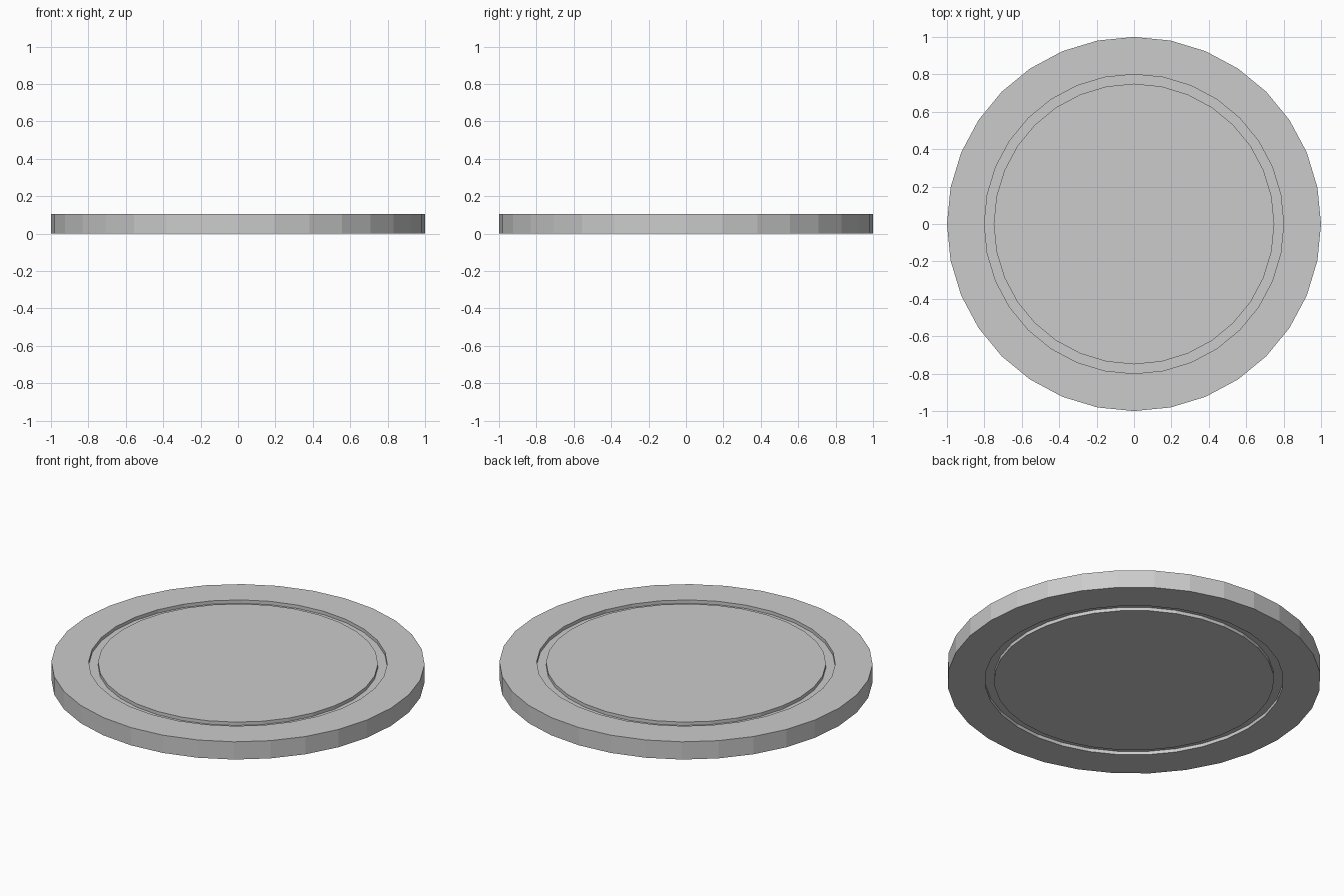
import bpy, bmesh
from math import cos, sin, pi

if "Cube" in bpy.data.objects:
    bpy.data.objects.remove(bpy.data.objects["Cube"])

SIDES = 32
H = 0.105     # disc thickness
D = 0.02      # groove depth

# Half profile (radius, height) from the top centre to the bottom centre
top = [(0.75, H), (0.75, H - D), (0.80, H - D), (0.80, H), (1.0, H)]
bottom = [(r, H - z) for r, z in reversed(top)]
profile = top + bottom

# Disc with a ring groove on both faces
bm = bmesh.new()
rings = [[bm.verts.new((r * cos(2 * pi * i / SIDES), r * sin(2 * pi * i / SIDES), z))
          for i in range(SIDES)] for r, z in profile]
for a, b in zip(rings, rings[1:]):
    for i in range(SIDES):
        j = (i + 1) % SIDES
        bm.faces.new((a[i], b[i], b[j], a[j]))
bm.faces.new(rings[0])
bm.faces.new(list(reversed(rings[-1])))
bmesh.ops.recalc_face_normals(bm, faces=bm.faces)

mesh = bpy.data.meshes.new("grooved_disc")
bm.to_mesh(mesh)
bm.free()
bpy.context.collection.objects.link(bpy.data.objects.new("grooved_disc", mesh))
